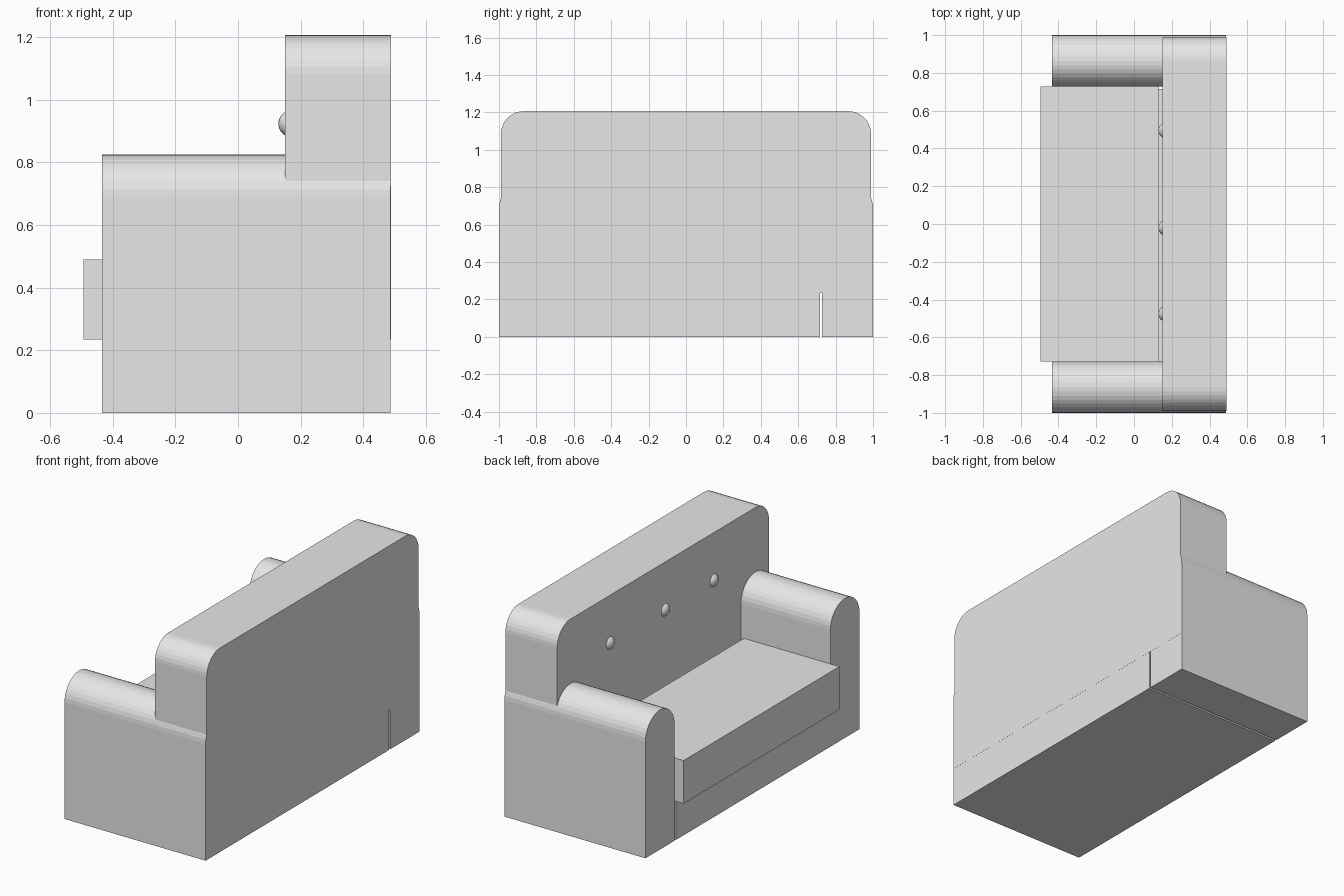
import bpy, bmesh, math
from mathutils import Vector

if "Cube" in bpy.data.objects:
    bpy.data.objects.remove(bpy.data.objects["Cube"])

mat = bpy.data.materials.new("light grey fabric")
mat.diffuse_color = (0.8, 0.8, 0.8, 1)
mat.use_nodes = True
mat.node_tree.nodes["Principled BSDF"].inputs["Base Color"].default_value = mat.diffuse_color


def finish(name, bm):
    bmesh.ops.recalc_face_normals(bm, faces=bm.faces)
    me = bpy.data.meshes.new(name)
    bm.to_mesh(me)
    bm.free()
    me.materials.append(mat)
    ob = bpy.data.objects.new(name, me)
    bpy.context.collection.objects.link(ob)
    return ob


def extrude_x(name, profile, x0, x1):
    """Extrude a (y, z) outline along x."""
    bm = bmesh.new()
    face = bm.faces.new([bm.verts.new((x0, y, z)) for y, z in profile])
    ext = bmesh.ops.extrude_face_region(bm, geom=[face])
    moved = [v for v in ext["geom"] if isinstance(v, bmesh.types.BMVert)]
    bmesh.ops.translate(bm, verts=moved, vec=Vector((x1 - x0, 0, 0)))
    return finish(name, bm)


def box(name, x0, x1, y0, y1, z0, z1):
    return extrude_x(name, [(y0, z0), (y1, z0), (y1, z1), (y0, z1)], x0, x1)


def arc(cy, cz, r, a0, a1, n):
    angles = [math.radians(a0 + (a1 - a0) * i / n) for i in range(n + 1)]
    return [(cy + r * math.cos(a), cz + r * math.sin(a)) for a in angles]


# Arms with half-round tops
for side, label in ((1, "left"), (-1, "right")):
    c = side * 0.864
    outline = [(c - 0.136, 0), (c + 0.136, 0)] + arc(c, 0.69, 0.136, 0, 180, 18)
    extrude_x("arm_" + label, outline, -0.435, 0.488)

# Base, with a thin gap beside the left arm
box("base", -0.435, 0.488, -0.728, 0.716, 0, 0.235)

# Backrest with rounded upper corners
outline = [(-0.99, 0.235), (0.99, 0.235)]
outline += arc(0.866, 1.083, 0.124, 0, 90, 9)
outline += arc(-0.866, 1.083, 0.124, 90, 180, 9)
extrude_x("backrest", outline, 0.15, 0.4885)

# Three seat cushions side by side
edges = [-0.727, -0.225, 0.25, 0.728]
for i in range(3):
    box(f"seat_cushion_{i + 1}", -0.494, 0.13, edges[i], edges[i + 1], 0.235, 0.49)

# Buttons set into the backrest
for i, y in enumerate((-0.475, -0.02, 0.495)):
    bm = bmesh.new()
    bmesh.ops.create_uvsphere(bm, u_segments=24, v_segments=16, radius=0.043)
    bmesh.ops.translate(bm, verts=bm.verts, vec=Vector((0.172, y, 0.924)))
    for f in bm.faces:
        f.smooth = True
    finish(f"back_button_{i + 1}", bm)
